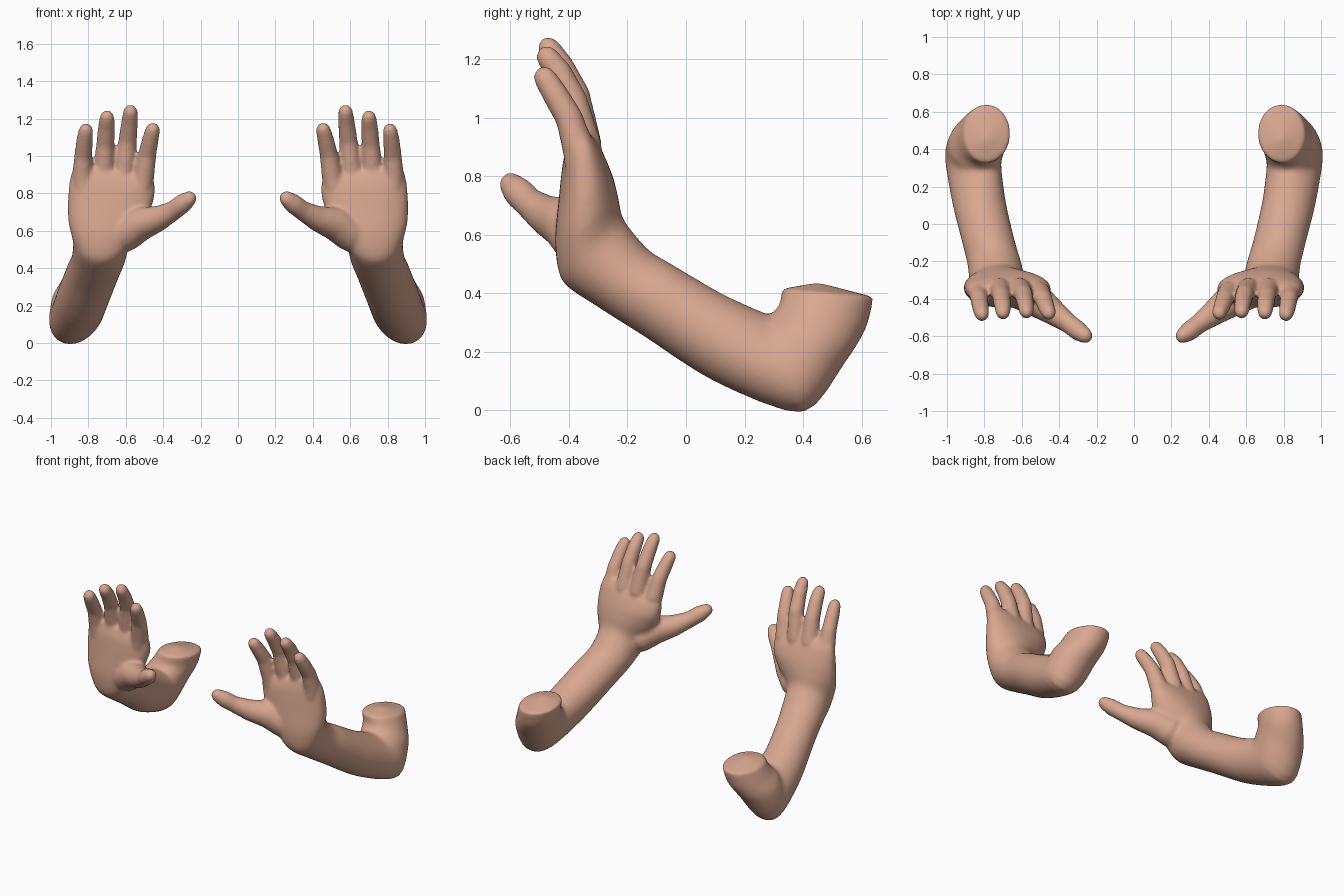
import bpy, bmesh, math
from mathutils import Vector

if "Cube" in bpy.data.objects:
    bpy.data.objects.remove(bpy.data.objects["Cube"])

skin = bpy.data.materials.new("warm_skin")
skin.diffuse_color = (0.69, 0.39, 0.28, 1)
skin.use_nodes = True
skin.node_tree.nodes["Principled BSDF"].inputs["Base Color"].default_value = skin.diffuse_color


def loft(bm, rings, start, end, side):
    """Skin closed rings, closing both ends with a centre point."""
    flip = lambda p: bm.verts.new((p.x * side, p.y, p.z))
    vs = [[flip(p) for p in r] for r in rings]
    n = len(vs[0])
    for a, b in zip(vs, vs[1:]):
        for i in range(n):
            j = (i + 1) % n
            bm.faces.new((a[i], a[j], b[j], b[i]))
    for ring, tip in ((vs[0], flip(start)), (vs[-1], flip(end))):
        for i in range(n):
            bm.faces.new((ring[i], ring[(i + 1) % n], tip))


def section(ay, az, by, bz, x0, x1, power=1.0, tilt=0.0, skew=0.0, n=32):
    """Rounded ring through a back point, a front point and two side limits."""
    c = Vector(((x0 + x1) / 2, (ay + by) / 2, (az + bz) / 2))
    h = Vector((-skew, (ay - by) / 2, (az - bz) / 2))
    pts = []
    for k in range(n):
        t = 2 * math.pi * k / n
        cs, sn = [math.copysign(abs(v) ** power if abs(v) > 1e-6 else 0, v)
                  for v in (math.cos(t), math.sin(t))]
        dx = cs * (x1 - x0) / 2
        pts.append(c + h * sn + Vector((dx, 0, dx * tilt)))
    return pts


def flow(rows, steps=4, pull=0.8):
    """Insert in-between rows along a soft spline through the given rows."""
    rows = [list(r) + [1.0, 0.0, 0.0][len(r) - 6:] if len(r) < 9 else list(r) for r in rows]
    out = []
    for i in range(len(rows) - 1):
        a, b = rows[i], rows[i + 1]
        p, q = rows[max(i - 1, 0)], rows[min(i + 2, len(rows) - 1)]
        for s in range(steps):
            t = s / steps
            h = (2 * t**3 - 3 * t**2 + 1, -2 * t**3 + 3 * t**2, t**3 - 2 * t**2 + t, t**3 - t**2)
            out.append([h[0] * a[k] + h[1] * b[k] + pull / 2 * (h[2] * (b[k] - p[k]) + h[3] * (q[k] - a[k]))
                        for k in range(9)])
    return out + [rows[-1]]


def digit(bm, path, side, ref, n=16, grow=0.003):
    """Tapered tube along (x, y, z, radius) points with a round tip."""
    ps = [Vector(p[:3]) for p in path]
    rings = []
    for i, p in enumerate(ps):
        t = (ps[min(i + 1, len(ps) - 1)] - ps[max(i - 1, 0)]).normalized()
        u = (ref - t * ref.dot(t)).normalized()
        v = t.cross(u)
        r = path[i][3] + grow
        steps = (0,) if i < len(ps) - 1 else (0, 35, 65)
        for d in steps:
            d = math.radians(d)
            rings.append([p + t * r * math.sin(d) + (u * math.cos(a) + v * math.sin(a)) * r * math.cos(d)
                          for a in (2 * math.pi * k / n for k in range(n))])
    loft(bm, rings, ps[0], ps[-1] + t * (r + grow), side)


# upper-arm stub, elbow, forearm, wrist and palm as one run of sections
ARM = [
    (0.328, 0.415, 0.642, 0.387, 0.66, 0.912),
    (0.318, 0.36, 0.615, 0.28, 0.675, 0.95),
    (0.29, 0.33, 0.545, 0.165, 0.695, 0.992, 1, 0, 0.02),
    (0.262, 0.335, 0.398, -0.008, 0.715, 1.005, 1, 0, 0.04),
    (0.12, 0.40, 0.10, 0.097, 0.685, 0.97, 1, 0, 0.015),
    (-0.05, 0.50, -0.15, 0.257, 0.635, 0.918),
    (-0.13, 0.55, -0.30, 0.352, 0.602, 0.89),
    (-0.212, 0.65, -0.422, 0.44, 0.575, 0.882),
    (-0.232, 0.73, -0.447, 0.57, 0.50, 0.907, 0.95),
    (-0.25, 0.80, -0.435, 0.72, 0.452, 0.91, 0.88),
    (-0.287, 0.885, -0.42, 0.85, 0.445, 0.897, 0.82, 0.08),
    (-0.325, 0.93, -0.40, 0.915, 0.47, 0.87, 0.8, 0.16),
]

# index, middle, ring and little finger, from root to tip
FINGERS = [
    [(0.525, -0.355, 0.76, 0.045), (0.504, -0.365, 0.89, 0.054),
     (0.485, -0.40, 1.01, 0.046), (0.468, -0.445, 1.09, 0.042), (0.456, -0.475, 1.14, 0.037)],
    [(0.62, -0.345, 0.76, 0.045), (0.61, -0.345, 0.91, 0.055),
     (0.59, -0.378, 1.08, 0.047), (0.58, -0.43, 1.18, 0.042), (0.575, -0.468, 1.236, 0.037)],
    [(0.72, -0.345, 0.76, 0.045), (0.718, -0.345, 0.91, 0.054),
     (0.71, -0.385, 1.06, 0.046), (0.703, -0.435, 1.155, 0.043), (0.70, -0.473, 1.206, 0.037)],
    [(0.825, -0.355, 0.74, 0.045), (0.832, -0.368, 0.90, 0.052),
     (0.828, -0.40, 1.00, 0.045), (0.82, -0.45, 1.085, 0.042), (0.813, -0.482, 1.136, 0.037)],
]
THUMB = [(0.69, -0.335, 0.52, 0.07), (0.60, -0.36, 0.59, 0.098), (0.515, -0.41, 0.64, 0.088),
         (0.42, -0.48, 0.668, 0.065), (0.345, -0.535, 0.708, 0.05),
         (0.295, -0.574, 0.746, 0.05), (0.262, -0.597, 0.771, 0.04)]

for side, label in ((1, "left"), (-1, "right")):
    bm = bmesh.new()
    loft(bm, [section(*s) for s in flow(ARM)],
         Vector((0.79, 0.45, 0.437)), Vector((0.67, -0.362, 0.935)), side)
    for path in FINGERS:
        digit(bm, path, side, Vector((1, 0, 0)))
    digit(bm, THUMB, side, Vector((0, 0, 1)))
    bmesh.ops.recalc_face_normals(bm, faces=bm.faces)
    me = bpy.data.meshes.new(label + "_arm")
    bm.to_mesh(me)
    bm.free()
    me.materials.append(skin)
    ob = bpy.data.objects.new(label + "_arm_and_hand", me)
    bpy.context.collection.objects.link(ob)
    # fuse the digits into the palm and soften the joins
    fuse = ob.modifiers.new("fuse", 'REMESH')
    fuse.mode = 'VOXEL'
    fuse.voxel_size = 0.01
    fuse.use_smooth_shade = True
    soft = ob.modifiers.new("soften", 'SMOOTH')
    soft.factor = 0.5
    soft.iterations = 12
